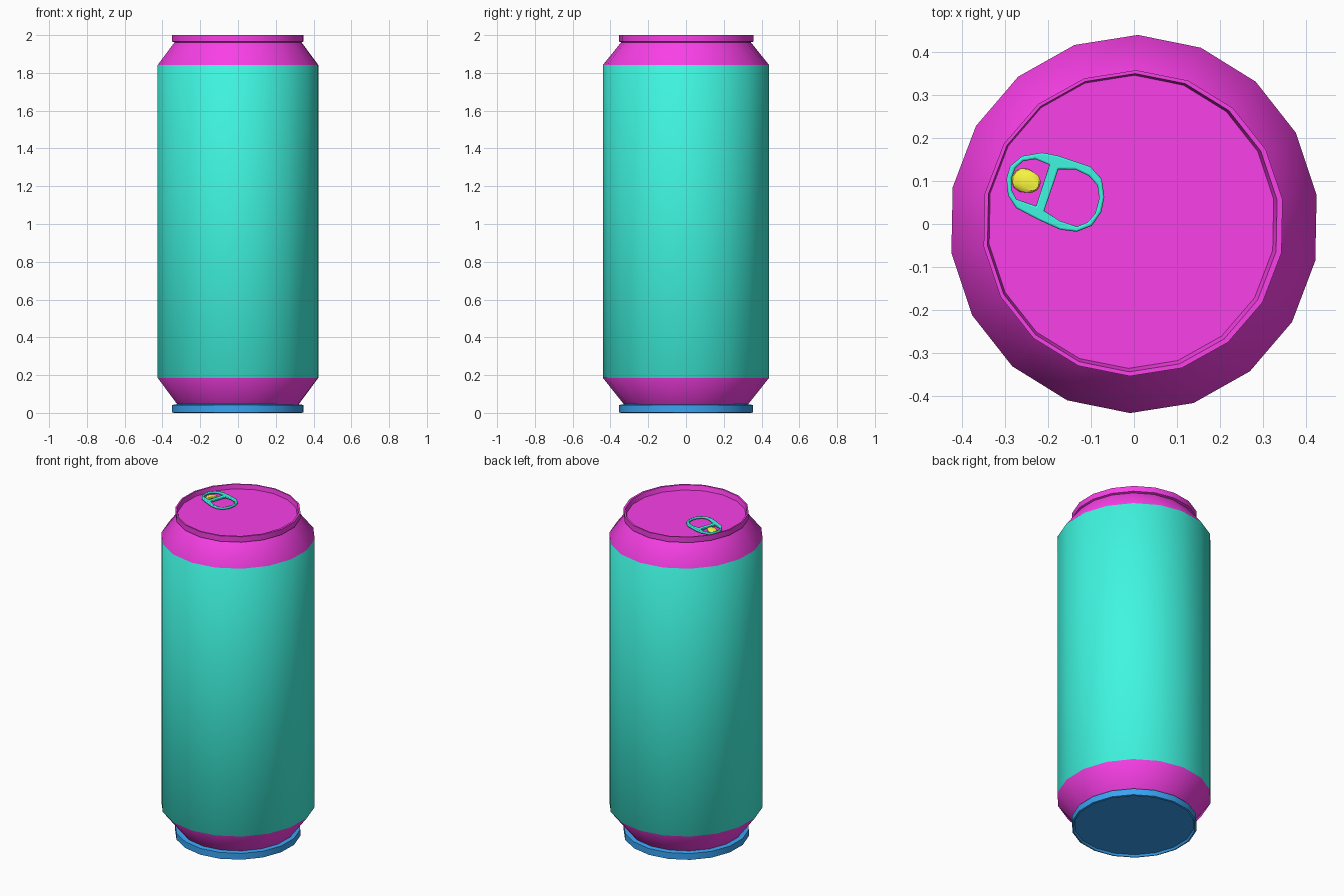
import bpy, bmesh, math
from mathutils import Vector

if "Cube" in bpy.data.objects:
    bpy.data.objects.remove(bpy.data.objects["Cube"])

SIDES, PHASE = 18, math.radians(8.8)


def material(name, rgb):
    m = bpy.data.materials.new(name)
    m.diffuse_color = (*rgb, 1)
    m.use_nodes = True
    m.node_tree.nodes["Principled BSDF"].inputs["Base Color"].default_value = m.diffuse_color
    return m


MAGENTA = material("magenta", (0.95, 0.05, 0.80))
TEAL = material("teal", (0.05, 0.92, 0.75))
BLUE = material("blue", (0.04, 0.37, 0.90))
YELLOW = material("yellow", (0.92, 0.90, 0.05))


def finish(ob, angle):
    bpy.ops.object.select_all(action='DESELECT')
    bpy.context.view_layer.objects.active = ob
    ob.select_set(True)
    bpy.ops.object.shade_smooth_by_angle(angle=math.radians(angle))


def lathe(name, profile, mats, bands=None, sides=SIDES, cap_start=False, cap_end=False, angle=50):
    """Loft rings of (rx, ry, z, cx, cy); bands gives the material of each strip."""
    bm = bmesh.new()
    rings = []
    for rx, ry, z, cx, cy in profile:
        rings.append([bm.verts.new((cx + rx * math.cos(PHASE + math.tau * i / sides),
                                    cy + ry * math.sin(PHASE + math.tau * i / sides), z))
                      for i in range(sides)])
    for k, (a, b) in enumerate(zip(rings, rings[1:])):
        for i in range(sides):
            j = (i + 1) % sides
            f = bm.faces.new((a[i], a[j], b[j], b[i]))
            f.material_index = bands[k] if bands else 0
    if cap_start:
        bm.faces.new(rings[0][::-1])
    if cap_end:
        bm.faces.new(rings[-1])
    me = bpy.data.meshes.new(name)
    bm.to_mesh(me)
    bm.free()
    for m in mats:
        me.materials.append(m)
    ob = bpy.data.objects.new(name, me)
    bpy.context.collection.objects.link(ob)
    finish(ob, angle)
    return ob


# Shell: lower taper, wall, shoulder, rolled rim and recessed lid
lathe("can_shell", [
    (0.325, 0.328, 0.045, 0, 0), (0.43, 0.44, 0.185, 0, 0), (0.43, 0.44, 1.842, 0, 0),
    (0.34, 0.343, 1.962, 0, 0), (0.352, 0.356, 1.966, -0.002, 0.002),
    (0.352, 0.356, 2.0, -0.002, 0.002), (0.341, 0.347, 2.0, -0.004, 0.003),
    (0.335, 0.341, 1.972, -0.006, 0.005)],
    [MAGENTA, TEAL], [0, 1, 0, 0, 0, 0, 0], cap_end=True)

# Foot ring with a slightly recessed underside
lathe("base_ring", [
    (0.335, 0.338, 0.012, -0.002, 0), (0.342, 0.345, 0, -0.002, 0), (0.352, 0.355, 0.003, -0.002, 0),
    (0.352, 0.355, 0.042, -0.002, 0), (0.325, 0.328, 0.046, -0.002, 0)],
    [BLUE], cap_start=True)

# Rivet leaning inside the small hole of the tab
lathe("rivet", [
    (0.028, 0.028, 1.972, -0.257, 0.102), (0.028, 0.028, 1.979, -0.255, 0.101),
    (0.026, 0.025, 1.986, -0.243, 0.097), (0.018, 0.018, 1.991, -0.239, 0.095)],
    [YELLOW], sides=12, cap_start=True, cap_end=True, angle=40)

# Pull tab: outline with a small and a large hole
OUTLINE = [(-.297, .105), (-.288, .135), (-.260, .158), (-.214, .166), (-.177, .159), (-.102, .134),
           (-.075, .105), (-.069, .063), (-.076, .028), (-.098, -.004), (-.133, -.018),
           (-.172, -.013), (-.223, .010), (-.274, .037), (-.293, .066)]
SMALL_HOLE = [(-.284, .108), (-.276, .130), (-.258, .146), (-.230, .151), (-.197, .138),
              (-.228, .042), (-.274, .058), (-.284, .078)]
LARGE_HOLE = [(-.176, .127), (-.137, .127), (-.105, .112), (-.085, .090), (-.081, .060),
              (-.090, .025), (-.108, .004), (-.133, -.006), (-.172, .007), (-.209, .031)]
cu = bpy.data.curves.new("pull_tab", 'CURVE')
cu.dimensions, cu.fill_mode = '2D', 'BOTH'
cu.extrude, cu.bevel_depth, cu.bevel_resolution, cu.offset = 0.003, 0.004, 1, -0.004
for loop in (OUTLINE, SMALL_HOLE, LARGE_HOLE):
    sp = cu.splines.new('POLY')
    sp.points.add(len(loop) - 1)
    for p, (x, y) in zip(sp.points, loop):
        p.co = (x, y, 0, 1)
    sp.use_cyclic_u = True
cu.materials.append(TEAL)
tab = bpy.data.objects.new("pull_tab", cu)
tab.location.z = 1.985
bpy.context.collection.objects.link(tab)
bpy.ops.object.select_all(action='DESELECT')
bpy.context.view_layer.objects.active = tab
tab.select_set(True)
bpy.ops.object.convert(target='MESH')
finish(bpy.context.object, 50)
